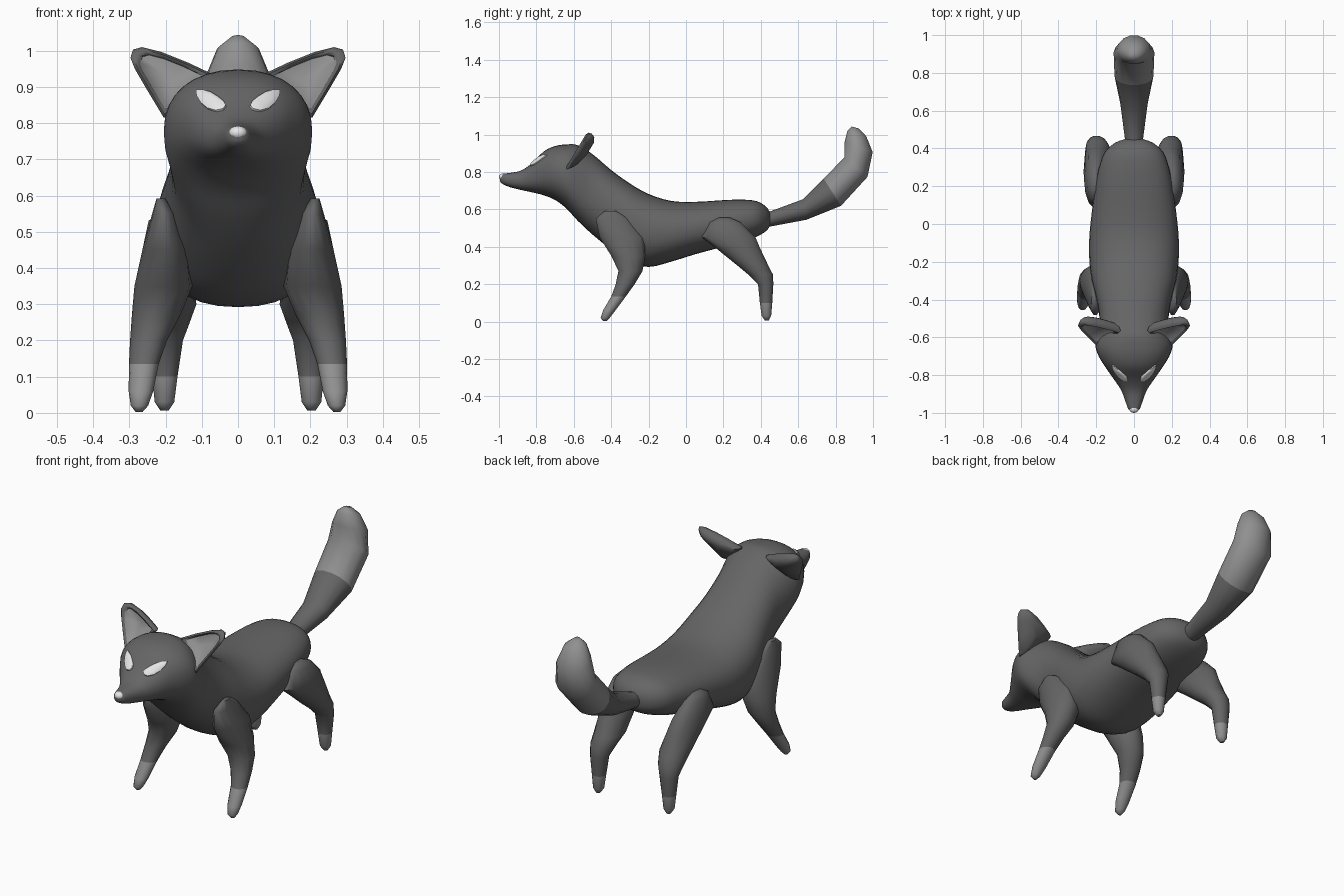
import bpy, bmesh, math
from mathutils import Vector
from mathutils.bvhtree import BVHTree

if "Cube" in bpy.data.objects:
    bpy.data.objects.remove(bpy.data.objects["Cube"])


def material(name, v):
    m = bpy.data.materials.new(name)
    m.diffuse_color = (v, v, v, 1)
    m.use_nodes = True
    m.node_tree.nodes["Principled BSDF"].inputs["Base Color"].default_value = m.diffuse_color
    return m


FUR = material("dark fur", 0.13)
PALE = material("pale fur", 0.28)
WHITE = material("white", 0.8)


def finish(name, bm, mats, rule=None, angle=60, recalc=True):
    """Turn a bmesh into a smooth-shaded object; rule picks a material per face."""
    if recalc:
        bmesh.ops.recalc_face_normals(bm, faces=bm.faces)
    if rule:
        for f in bm.faces:
            f.material_index = int(rule(f.calc_center_median()))
    me = bpy.data.meshes.new(name)
    bm.to_mesh(me)
    bm.free()
    ob = bpy.data.objects.new(name, me)
    bpy.context.collection.objects.link(ob)
    for m in mats:
        me.materials.append(m)
    bpy.ops.object.select_all(action='DESELECT')
    ob.select_set(True)
    bpy.context.view_layer.objects.active = ob
    bpy.ops.object.shade_smooth_by_angle(angle=math.radians(angle))
    return ob


def loft(rings, caps=True):
    """Skin a list of equal-length point rings."""
    bm = bmesh.new()
    vs = [[bm.verts.new(p) for p in r] for r in rings]
    n = len(vs[0])
    for a, b in zip(vs, vs[1:]):
        for i in range(n):
            j = (i + 1) % n
            bm.faces.new((a[i], a[j], b[j], b[i]))
    if caps:
        bm.faces.new(vs[0])
        bm.faces.new(vs[-1])
    return bm


def circle(n, power=2.0):
    """Unit (super)ellipse points."""
    out = []
    for i in range(n):
        c, s = math.cos(2 * math.pi * i / n), math.sin(2 * math.pi * i / n)
        out.append((math.copysign(abs(c) ** (2 / power), c),
                    math.copysign(abs(s) ** (2 / power), s)))
    return out


def smooth_rows(rows, steps):
    """Catmull-Rom interpolation through rows of numbers."""
    out = []
    for k in range(len(rows) - 1):
        p0, p1 = rows[max(k - 1, 0)], rows[k]
        p2, p3 = rows[k + 1], rows[min(k + 2, len(rows) - 1)]
        for s in range(steps):
            t = s / steps
            out.append([0.5 * (2 * b + (c - a) * t + (2 * a - 5 * b + 4 * c - d) * t * t
                               + (3 * b - a - 3 * c + d) * t ** 3)
                        for a, b, c, d in zip(p0, p1, p2, p3)])
    return out + [list(rows[-1])]


# Head, neck and body: y, bottom z, top z, half width
BODY = [(-0.995, 0.75, 0.78, 0.012), (-0.98, 0.735, 0.79, 0.03), (-0.94, 0.718, 0.795, 0.045),
        (-0.88, 0.703, 0.808, 0.068), (-0.82, 0.69, 0.85, 0.108), (-0.76, 0.675, 0.91, 0.15),
        (-0.70, 0.65, 0.938, 0.187), (-0.64, 0.605, 0.947, 0.205), (-0.58, 0.54, 0.943, 0.195),
        (-0.50, 0.465, 0.895, 0.183), (-0.40, 0.385, 0.81, 0.198), (-0.30, 0.32, 0.738, 0.223),
        (-0.20, 0.292, 0.682, 0.236), (-0.08, 0.32, 0.645, 0.237), (0.05, 0.36, 0.64, 0.225),
        (0.20, 0.40, 0.649, 0.205), (0.30, 0.425, 0.652, 0.185), (0.38, 0.455, 0.643, 0.155),
        (0.43, 0.485, 0.612, 0.10), (0.45, 0.515, 0.58, 0.045)]
section = circle(32, 2.25)
body_bm = loft([[(w * c, y, (lo + hi) / 2 + (hi - lo) / 2 * s) for c, s in section]
                for y, lo, hi, w in smooth_rows(BODY, 3)])
bmesh.ops.recalc_face_normals(body_bm, faces=body_bm.faces)
tree = BVHTree.FromBMesh(body_bm)
finish("body", body_bm, [FUR])

# Legs: z, y centre, y half, x centre, x half
FRONT = [(0.592, -0.405, 0.03, 0.213, 0.012), (0.55, -0.395, 0.09, 0.205, 0.032),
         (0.45, -0.342, 0.123, 0.200, 0.064), (0.35, -0.308, 0.093, 0.206, 0.08),
         (0.27, -0.297, 0.066, 0.226, 0.067), (0.20, -0.325, 0.052, 0.247, 0.051),
         (0.135, -0.36, 0.04, 0.260, 0.041), (0.06, -0.41, 0.034, 0.268, 0.034),
         (0.02, -0.432, 0.025, 0.272, 0.024), (0.003, -0.434, 0.01, 0.273, 0.010)]
HIND = [(0.556, 0.205, 0.03, 0.205, 0.015), (0.53, 0.21, 0.085, 0.205, 0.042),
        (0.45, 0.228, 0.147, 0.200, 0.064), (0.39, 0.28, 0.12, 0.195, 0.072),
        (0.30, 0.357, 0.085, 0.188, 0.073), (0.25, 0.40, 0.067, 0.195, 0.062),
        (0.20, 0.426, 0.042, 0.200, 0.048), (0.10, 0.428, 0.034, 0.202, 0.035),
        (0.03, 0.43, 0.026, 0.203, 0.027), (0.006, 0.432, 0.011, 0.203, 0.011)]
ring = circle(14)
for label, rows, sock in (("front_leg", FRONT, 0.135), ("hind_leg", HIND, 0.10)):
    for side, sx in (("right", 1), ("left", -1)):
        bm = loft([[(sx * (x + hx * c), y + hy * s, z) for c, s in ring]
                   for z, y, hy, x, hx in rows])
        finish(f"{label}_{side}", bm, [FUR, PALE], lambda p, h=sock: p.z < h)

# Tail: lower edge (y, z), upper edge (y, z), half width
TAIL = [(0.41, 0.505, 0.41, 0.59, 0.045), (0.45, 0.507, 0.45, 0.59, 0.048),
        (0.645, 0.543, 0.625, 0.655, 0.072), (0.83, 0.617, 0.735, 0.765, 0.103),
        (0.972, 0.772, 0.845, 0.88, 0.108), (1.0, 0.905, 0.846, 0.96, 0.088),
        (0.965, 0.99, 0.862, 1.02, 0.058), (0.925, 1.032, 0.885, 1.043, 0.018)]
rings = []
for y0, z0, y1, z1, w in TAIL:
    rings.append([(w * c, (y0 + y1) / 2 + (y1 - y0) / 2 * s, (z0 + z1) / 2 + (z1 - z0) / 2 * s)
                  for c, s in ring])
finish("tail", loft(rings), [FUR, PALE], lambda p: p.y + 0.7 * p.z > 1.28)

# Ears: rim outline (x, z) leaning back, with a hollow pale front and a rounded back
EAR = [(0.07, 0.935), (0.14, 0.968), (0.21, 0.996), (0.265, 1.01), (0.29, 1.003), (0.297, 0.98),
       (0.285, 0.95), (0.25, 0.89), (0.205, 0.815), (0.17, 0.83), (0.11, 0.88)]


def ear_ring(sx, scale, depth):
    cx, cz = 0.19, 0.925
    out = []
    for x, z in EAR:
        x, z = cx + (x - cx) * scale, cz + (z - cz) * scale
        out.append((sx * x, -0.64 + (z - 0.82) * 0.6 + depth, z))
    return out


for side, sx in (("right", 1), ("left", -1)):
    layers = [(0.25, 0.03), (0.74, 0.014), (0.77, 0.004), (0.9, -0.004), (1.0, 0.006),
              (0.93, 0.026), (0.72, 0.05), (0.35, 0.066)]
    bm = loft([ear_ring(sx, s, d) for s, d in layers])
    n = len(EAR)
    bm.faces.ensure_lookup_table()
    for f in bm.faces[:2 * n]:        # hollow
        f.material_index = 1
    bm.faces[len(bm.faces) - 2].material_index = 1
    finish(f"ear_{side}", bm, [FUR, PALE])

# Eyes: thin almond plates laid on the face
EYE = [(0.115, 0.889), (0.113, 0.873), (0.10, 0.853), (0.083, 0.838), (0.06, 0.831), (0.04, 0.835),
       (0.032, 0.845), (0.038, 0.858), (0.055, 0.872), (0.075, 0.884), (0.097, 0.890)]
for side, sx in (("right", 1), ("left", -1)):
    rings = []
    for scale, lift in ((1.0, -0.002), (0.97, 0.006), (0.7, 0.009), (0.4, 0.0095), (0.1, 0.0095)):
        pts = []
        for x, z in EYE:
            x, z = 0.073 + (x - 0.073) * scale, 0.861 + (z - 0.861) * scale
            hit, normal, _, _ = tree.ray_cast(Vector((sx * x, -2, z)), Vector((0, 1, 0)))
            pts.append(hit + normal * lift)
        rings.append(pts)
    finish(f"eye_{side}", loft(rings), [WHITE])

# Nose
bm = bmesh.new()
bmesh.ops.create_uvsphere(bm, u_segments=16, v_segments=10, radius=1)
for v in bm.verts:
    v.co = (v.co.x * 0.025, -0.979 + v.co.y * 0.021, 0.773 + v.co.z * 0.019)
finish("nose", bm, [WHITE])
